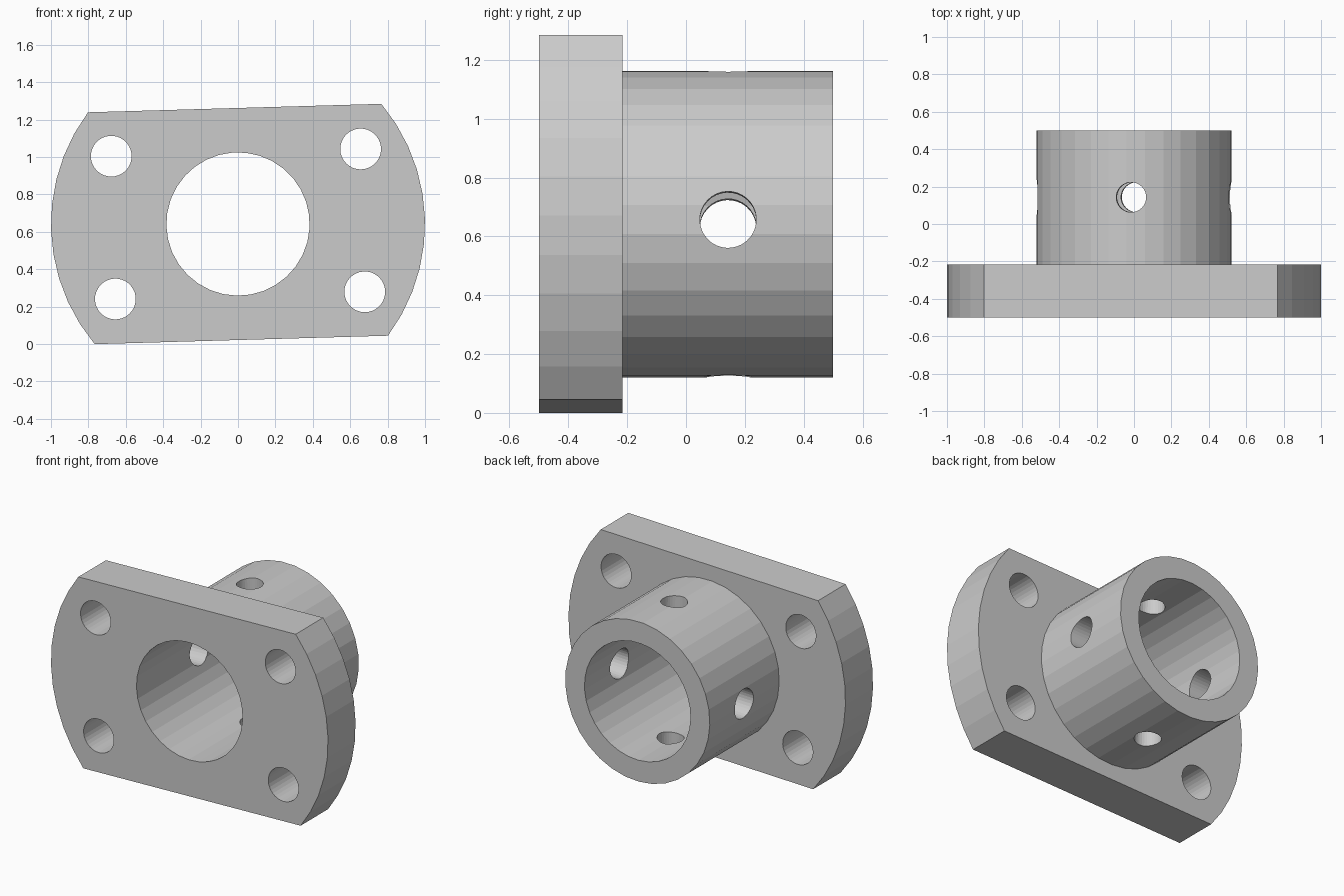
import bpy, bmesh
from math import sin, cos, pi, asin, radians
from mathutils import Matrix

if "Cube" in bpy.data.objects:
    bpy.data.objects.remove(bpy.data.objects["Cube"])

TILT, CENTRE_Z, SEG = radians(1.65), 0.642, 33
FRONT, STEP, BACK = -0.5, -0.216, 0.5


def circle(r, cx=0, cz=0, n=SEG):
    return [(cx + r * cos(pi + 2 * pi * i / n), cz + r * sin(pi + 2 * pi * i / n)) for i in range(n)]


def prism(name, pts, y0, y1, matrix=Matrix()):
    """Extrude an x/z outline along y."""
    bm = bmesh.new()
    face = bm.faces.new([bm.verts.new((x, y0, z)) for x, z in pts])
    ext = bmesh.ops.extrude_face_region(bm, geom=[face])
    verts = [v for v in ext["geom"] if isinstance(v, bmesh.types.BMVert)]
    bmesh.ops.translate(bm, verts=verts, vec=(0, y1 - y0, 0))
    bmesh.ops.recalc_face_normals(bm, faces=bm.faces)
    bm.transform(matrix)
    mesh = bpy.data.meshes.new(name)
    bm.to_mesh(mesh)
    bm.free()
    ob = bpy.data.objects.new(name, mesh)
    bpy.context.collection.objects.link(ob)
    return ob


def boolean(target, tool, operation):
    mod = target.modifiers.new("boolean", 'BOOLEAN')
    mod.operation, mod.object, mod.solver = operation, tool, 'EXACT'
    bpy.context.view_layer.objects.active = target
    bpy.ops.object.modifier_apply(modifier=mod.name)
    bpy.data.objects.remove(tool)


# Flange plate: disc with two flats, ten segments per arc
a = asin(0.62)
arc = [-a + 2 * a * i / 10 for i in range(11)]
outline = [(cos(t), sin(t)) for t in arc] + [(-cos(t), -sin(t)) for t in arc]
flange = prism("flanged_bushing", outline, FRONT, STEP)

# Sleeve behind the plate, then the main bore
boolean(flange, prism("sleeve", circle(0.522), STEP - 0.1, BACK), 'UNION')
boolean(flange, prism("bore_cutter", circle(0.383), -1, 1), 'DIFFERENCE')

# Four bolt holes
for sx in (-1, 1):
    for sz in (-1, 1):
        boolean(flange, prism("bolt_cutter", circle(0.109, sx * 0.667, sz * 0.382), -1, 0), 'DIFFERENCE')

# Cross holes through the sleeve: sideways and vertical
for r, axis in ((0.096, 'Z'), (0.08, 'X')):
    place = Matrix.Translation((0, 0.143, 0)) @ Matrix.Rotation(pi / 2, 4, axis)
    boolean(flange, prism("cross_cutter", circle(r), -1, 1, place), 'DIFFERENCE')

# Slight roll, standing on the ground
flange.data.transform(Matrix.Translation((0, 0, CENTRE_Z)) @ Matrix.Rotation(-TILT, 4, 'Y'))
